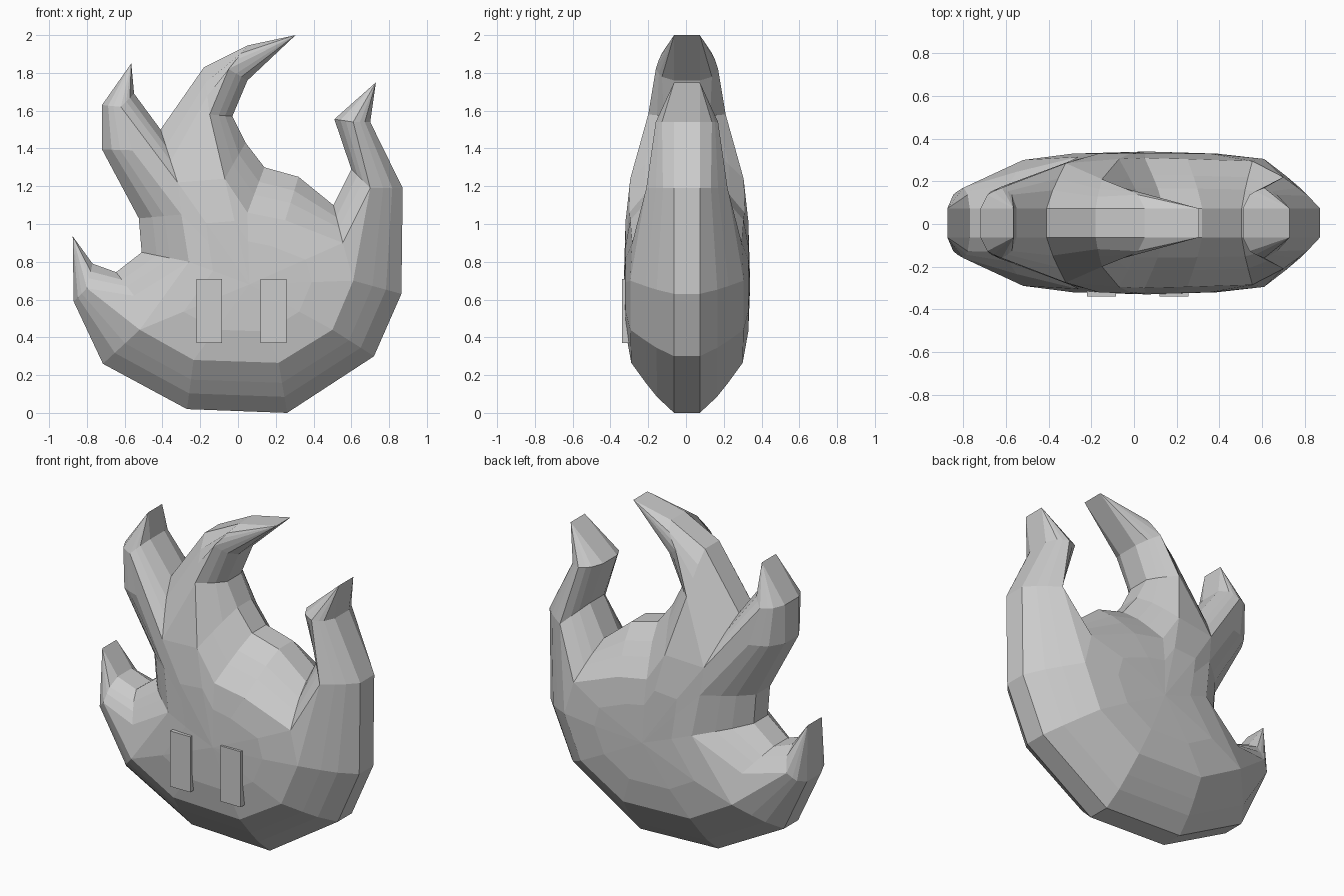
import bpy, bmesh

if "Cube" in bpy.data.objects:
    bpy.data.objects.remove(bpy.data.objects["Cube"])

# Inner ridge points: x, z, half thickness
SPINE = [
    (-.235, .28, .295), (.215, .265, .295), (.50, .44, .30), (.61, .70, .30),    # 0-3 base
    (.70, 1.19, .215), (.61, 1.54, .165),                                        # 4-5 right tongue
    (.555, .90, .29), (.25, 1.02, .30), (.05, 1.06, .305), (-.07, 1.24, .30),    # 6-9 shoulder
    (-.15, 1.58, .205), (-.05, 1.82, .165),                                      # 10-11 middle tongue
    (-.32, 1.22, .28), (-.62, 1.62, .165), (-.56, 1.39, .19),                    # 12-14 left tongue
    (-.30, 1.05, .29), (-.26, .80, .31),                                         # 15-16 waist
    (-.55, .62, .24), (-.80, .66, .165), (-.52, .44, .295),                      # 17-19 small tongue
]
# Silhouette: x, z, ridge point index (-1 = pointed tip)
OUTLINE = [
    (-.27, .02, 0), (.26, 0, 1), (.72, .30, 2), (.865, .63, 3),
    (.872, 1.19, 4), (.70, 1.54, 5), (.73, 1.75, -1), (.51, 1.555, 5), (.60, 1.29, 4),
    (.505, 1.10, 6), (.32, 1.25, 7), (.14, 1.30, 8), (.04, 1.43, 9),
    (-.03, 1.57, 10), (.05, 1.76, 11), (.305, 2.0, -1), (.05, 1.945, 11), (-.18, 1.83, 10),
    (-.41, 1.50, 12), (-.55, 1.69, 13), (-.565, 1.85, -1), (-.72, 1.63, 13), (-.72, 1.395, 14),
    (-.525, 1.03, 15), (-.51, .85, 16), (-.645, .745, 17),
    (-.77, .79, 18), (-.875, .935, -1), (-.87, .59, 18), (-.715, .26, 19),
]
PROFILE = [(0, 0), (.32, .40), (.6, .66), (1, 1)]        # inset, rise
CORE = [0, 1, 2, 3, 6, 7, 8, 9, 12, 15, 16, 19]          # ridge points around the belly
CAPS = [(3, 4, 6), (9, 10, 12), (12, 13, 14, 15), (16, 17, 18, 19)]
EDGE, CENTRE, MID_Y = .068, (.06, .68), .005


def bridge(bm, a, b):
    n = len(a)
    for i in range(n):
        j = (i + 1) % n
        bm.faces.new((a[i], a[j], b[j], b[i]))


def make_side(bm, sign):
    """Rounded half of the flame; returns its silhouette ring."""
    rings = []
    for f, g in PROFILE:
        ring = []
        for x, z, k in OUTLINE:
            sx, sz, h = SPINE[k] if k >= 0 else (x, z, EDGE)
            rise = g ** .45 if h < .2 else g
            y = EDGE + (h - EDGE) * rise
            ring.append(bm.verts.new((x + (sx - x) * f, MID_Y + sign * y, z + (sz - z) * f)))
        rings.append(ring)
    for a, b in zip(rings, rings[1:]):
        bridge(bm, a, b)
    # tongue roots and belly
    ridge = {}
    for v, (_, _, k) in zip(rings[-1], OUTLINE):
        ridge.setdefault(k, v)
    for cap in CAPS:
        bm.faces.new([ridge[k] for k in cap])
    outer = [ridge[k] for k in CORE]
    inner = [bm.verts.new((v.co.x + (CENTRE[0] - v.co.x) * .4, MID_Y + sign * .325,
                           v.co.z + (CENTRE[1] - v.co.z) * .4)) for v in outer]
    bridge(bm, outer, inner)
    mid = bm.verts.new((CENTRE[0], MID_Y + sign * .335, CENTRE[1]))
    for i, v in enumerate(inner):
        bm.faces.new((v, inner[(i + 1) % len(inner)], mid))
    return rings[0]


# Flame body
bm = bmesh.new()
bridge(bm, make_side(bm, -1), make_side(bm, 1))
bmesh.ops.remove_doubles(bm, verts=bm.verts, dist=.0005)
bmesh.ops.recalc_face_normals(bm, faces=bm.faces)
mesh = bpy.data.meshes.new("flame_body")
bm.to_mesh(mesh)
bm.free()
bpy.context.collection.objects.link(bpy.data.objects.new("flame_body", mesh))

# Eyes
for name, x in (("left_eye", -.153), ("right_eye", .188)):
    bpy.ops.mesh.primitive_cube_add(size=1, location=(x, -.315, .54))
    eye = bpy.context.object
    eye.name = name
    eye.scale = (.136, .05, .34)
